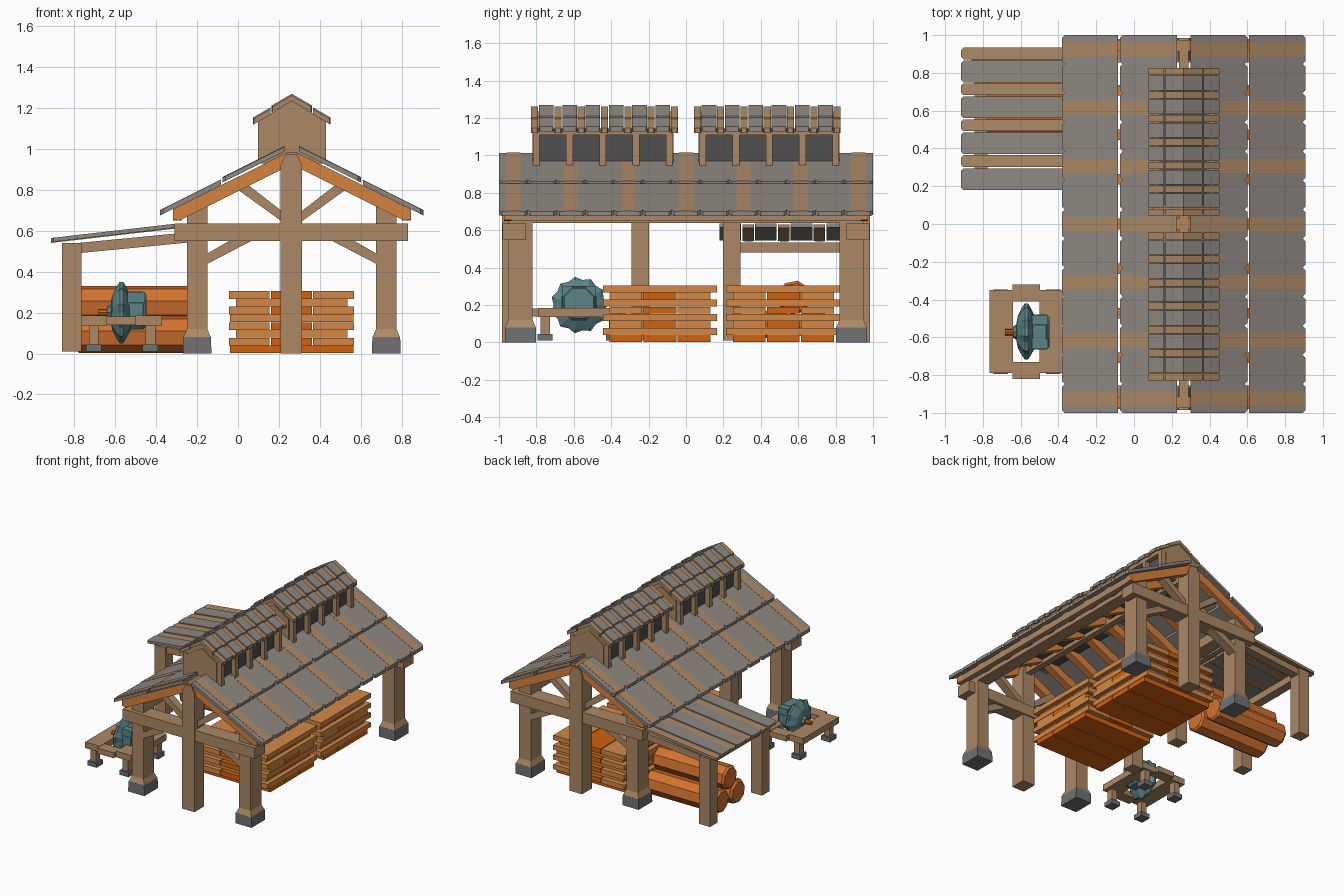
import bpy, bmesh, math

if "Cube" in bpy.data.objects:
    bpy.data.objects.remove(bpy.data.objects["Cube"])


def material(name, r, g, b):
    m = bpy.data.materials.new(name)
    m.diffuse_color = [((c / 255 + 0.055) / 1.055) ** 2.4 for c in (r, g, b)] + [1]
    m.use_nodes = True
    m.node_tree.nodes["Principled BSDF"].inputs["Base Color"].default_value = m.diffuse_color
    return m


WOOD = material("brown wood", 172, 137, 102)
ROOF = material("grey shingle", 143, 136, 129)
STONE = material("grey stone", 112, 113, 116)
DARK = material("dark panel", 80, 80, 80)
RAFTER = material("orange timber", 214, 130, 62)
BOARD = material("pale lumber", 212, 136, 70)
VIVID = material("vivid lumber", 210, 98, 14)
LOG = material("log orange", 210, 114, 46)
STEEL = material("teal steel", 92, 132, 135)


def build(name, solids):
    """Each solid is (list of rings, material); rings are lofted and capped."""
    mats = []
    bm = bmesh.new()
    for rings, mat in solids:
        if mat not in mats:
            mats.append(mat)
        vs = [[bm.verts.new(p) for p in ring] for ring in rings]
        n = len(vs[0])
        faces = [bm.faces.new(vs[0]), bm.faces.new(vs[-1])]
        for a, b in zip(vs, vs[1:]):
            faces += [bm.faces.new((a[i], a[(i + 1) % n], b[(i + 1) % n], b[i])) for i in range(n)]
        for f in faces:
            f.material_index = mats.index(mat)
    bmesh.ops.recalc_face_normals(bm, faces=bm.faces)
    me = bpy.data.meshes.new(name)
    bm.to_mesh(me)
    bm.free()
    for m in mats:
        me.materials.append(m)
    ob = bpy.data.objects.new(name, me)
    bpy.context.collection.objects.link(ob)
    return ob


def rect(x0, x1, y0, y1, z):
    return [(x0, y0, z), (x1, y0, z), (x1, y1, z), (x0, y1, z)]


def box(x0, x1, y0, y1, z0, z1, mat=WOOD):
    return ([rect(x0, x1, y0, y1, z0), rect(x0, x1, y0, y1, z1)], mat)


def prism(pts, y0, y1, mat=WOOD):
    """Extrude an x-z outline along y."""
    return ([[(x, y, z) for x, z in pts] for y in (y0, y1)], mat)


def lathe_x(profile, cy, cz, n, mat, tooth=0, turn=0.0):
    """Rings around an x axis; profile is (x, radius); tooth cuts alternate points."""
    rings = []
    for x, r in profile:
        rings.append([(x, cy + (r - tooth * (i % 2) * (r > 0.13)) * math.cos(turn + math.tau * i / n),
                       cz + (r - tooth * (i % 2) * (r > 0.13)) * math.sin(turn + math.tau * i / n))
                      for i in range(n)])
    return (rings, mat)


def shingle(xa, xb, y0, y1, zfun, t, mat, cut=0.015):
    """Sloped roof plank with clipped corners at its outer end xb."""
    s = math.copysign(cut, xb - xa)
    out = [(xa, y0), (xb - s, y0), (xb, y0 + cut), (xb, y1 - cut), (xb - s, y1), (xa, y1)]
    return ([[(x, y, zfun(x) + d) for x, y in out] for d in (0, t)], mat)


CX = 0.263   # ridge line

# corner posts with flared feet and stone bases
for sx, px in (("left", -0.2), ("right", 0.725)):
    for sy, py in (("front", -0.885), ("back", 0.885)):
        def ring(hx, hy, z):
            return rect(px - hx, px + hx, py - hy, py + hy, z)
        build(f"{sy}_{sx}_post", [([ring(.068, .083, .078), ring(.05, .065, .12), ring(.05, .065, .727)], WOOD)])
        build(f"{sy}_{sx}_stone_base", [([ring(.07, .084, 0), ring(.068, .083, .08)], STONE)])
for y in (-0.245, 0.245):
    build("left_middle_post", [box(-.25, -.15, y - .047, y + .047, .01, .66)])

# gable frames: tie beam, king post, braces
for s, label in ((-1, "front"), (1, "back")):
    ya, yb = s * .98, s * .855
    build(f"{label}_tie_beam", [box(-.31, .83, ya, yb, .551, .637)])
    king = [(.207, 0), (.314, 0), (.314, .92), (.29, .975), (.235, .975), (.207, .92)]
    build(f"{label}_king_post", [prism(king, s * .985, s * .865)])
    braces = []
    for m in (-1, 1):
        low = [(.42, .435), (.42, .485), (.29, .56), (.18, .56)]
        up = [(.04, .64), (.04, .69), (.24, .845), (.29, .82)]
        braces += [prism([(CX + m * x, z) for x, z in low], s * .95, s * .88),
                   prism([(CX + m * x, z) for x, z in up], s * .95, s * .89)]
    build(f"{label}_braces", braces)

# long beams at eaves and ridge
build("eave_plates", [box(x - .05, x + .05, -.93, .93, .64, .715) for x in (-.2, .725)])
build("eave_boards", [box(x - .022, x + .022, -.935, .935, .65, .7) for x in (-.297, .823)])
build("ridge_beam", [box(.238, .288, -.975, .975, .9, .985)])

# main roof, rafters first
rafters = []
for i in range(9):
    y = -.945 + i * .23625
    for m in (-1, 1):
        pts = [(.02, .985), (.02, .915), (.55, .65), (.582, .655), (.582, .705)]
        rafters.append(prism([(CX + m * x, z) for x, z in pts], y - .028, y + .028, RAFTER))
build("rafters", rafters)
W = 2 / 13
for m, label in ((-1, "left"), (1, "right")):
    for course, d0, d1, lift in (("upper", .035, .338, .008), ("lower", .347, .645, 0)):
        def zf(x, lift=lift):
            return .9975 + lift - .5 * abs(x - CX)
        planks = []
        for i in range(13):
            y = -1 + i * W
            planks.append(shingle(CX + m * d0, CX + m * d1, y, y + W, zf, .025, ROOF))
            if i % 2 == 0:   # weathered stripe showing on every second plank
                planks.append(shingle(CX + m * d0, CX + m * d1, y + .04, y + W - .04,
                                      lambda x: zf(x) + .022, .005, WOOD, .001))
        build(f"{label}_{course}_roof_planks", planks)

# two ridge vents
for s, label in ((-1, "front"), (1, "back")):
    lo, hi = sorted((s * .09, s * .80))
    build(f"{label}_vent_core", [box(.14, .385, lo + .01, hi - .01, .93, 1.12, DARK)])
    gable = [(.097, .93), (.43, .93), (.43, 1.135), (CX, 1.235), (.097, 1.135)]
    panel = [(.135, .95), (.39, .95), (.39, 1.12), (CX, 1.2), (.135, 1.12)]
    walls = []
    for y, o in ((lo, -1), (hi, 1)):
        walls += [prism(gable, y - .015, y + .015), prism(panel, y, y + o * .022)]
    build(f"{label}_vent_end_walls", walls)
    frame = []
    for x in (.115, .411):
        for i in range(5):
            y = lo + (hi - lo) * i / 4
            frame.append(box(x - .018, x + .018, y - .018, y + .018, .94, 1.13))
        frame.append(box(x - .018, x + .018, lo, hi, 1.11, 1.145))
    build(f"{label}_vent_frame", frame)
    planks = []
    y = min(s * .04, s * .83)
    for i in range(13):
        w = .042 if i % 2 == 0 else .0825
        for m in (-1, 1):
            for d0, d1, up in ((0, .1, .006), (.104, .19, 0)):
                planks.append(shingle(CX + m * d0, CX + m * d1, y + .002, y + w - .002,
                                      lambda x: 1.237 + up - .58 * abs(x - CX) - .008 * (i % 2 == 0),
                                      .027, ROOF if i % 2 else WOOD, .005))
        y += w
    build(f"{label}_vent_roof", planks)

# lean-to on the left at the back
for y in (.245, .885):
    build("lean_to_post", [box(-.86, -.766, y - .047, y + .047, .01, .54)])
    build("lean_to_rafter", [prism([(-.82, .487), (-.2, .547), (-.2, .597), (-.82, .537)], y - .035, y + .035)])
build("lean_to_beam", [box(-.845, -.775, .22, .93, .48, .535)])
planks = []
for i in range(4):
    y = .18 + i * .19
    for y0, y1, mat, drop in ((y, y + .115, ROOF, 0), (y + .122, y + .184, WOOD, .004)):
        planks.append(shingle(-.3, -.915, y0, y1, lambda x: .545 + .115 * (x + .915) - drop, .02, mat, .012))
build("lean_to_roof", planks)

# log pile
for y, z in ((.48, .093), (.68, .093), (.58, .24)):
    build("log", [lathe_x([(-.79, .078), (-.775, .092), (-.185, .092), (-.17, .078)], y, z, 8, LOG, 0, math.pi / 8 + .2)])

# lumber stacks, boards crossing layer by layer
for name, y0 in (("front_lumber_stack", -.445), ("back_lumber_stack", .215)):
    boards = []
    for k in range(8):
        z0, z1 = k * .038 + .002, k * .038 + .039
        for j in range(3):
            mat = VIVID if j == 1 or k == 0 else BOARD
            if k % 2:   # running along y
                a = -.045 + j * .206
                boards.append(box(a, a + .2, y0, y0 + .612, z0, z1, mat))
            else:       # running along x
                a = y0 + .035 + j * .182
                boards.append(box(-.04 + .03 * (k % 4 > 0), .565 - .03 * (k % 4 > 0), a, a + .176, z0, z1, mat))
    build(name, boards)

# saw bench
build("bench_top", [box(-.766, -.64, -.79, -.35, .137, .185), box(-.5, -.372, -.79, -.35, .137, .185),
                    box(-.642, -.498, -.82, -.73, .14, .182), box(-.642, -.498, -.41, -.32, .14, .182)])
for x in (-.705, -.428):
    for y in (-.753, -.387):
        build("bench_leg", [box(x - .024, x + .024, y - .026, y + .026, .03, .14)])
        build("bench_foot", [box(x - .038, x + .038, y - .04, y + .04, .01, .045, STONE)])

# toothed blade, motor and handle
BY, BZ = -.572, .2
build("saw_blade", [lathe_x([(-.622, .05), (-.615, .085), (-.59, .135), (-.578, .152), (-.562, .152),
                             (-.55, .135), (-.525, .085), (-.518, .05)], BY, BZ, 22, STEEL, .016)])
build("motor", [lathe_x([(-.53, .1), (-.465, .1), (-.447, .085)], BY, BZ + .01, 8, STEEL, 0, math.pi / 8),
                box(-.54, -.455, BY - .09, BY + .09, .185, .3, STEEL)])
build("saw_handle", [lathe_x([(-.682, .017), (-.6, .017)], BY, BZ, 8, VIVID)])
build("saw_axle_collar", [lathe_x([(-.64, .03), (-.615, .045)], BY, BZ, 8, STEEL)])
